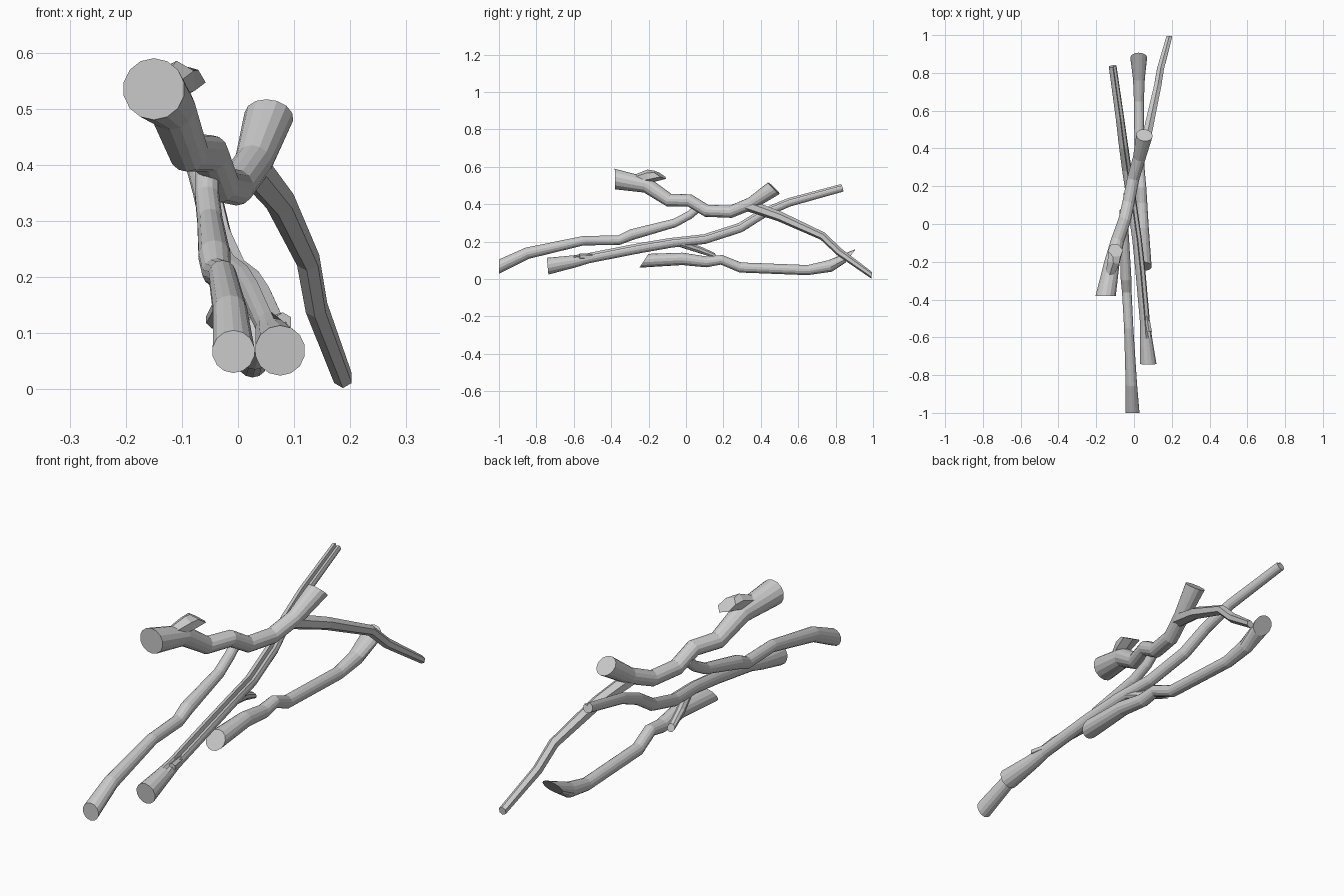
import bpy, bmesh, math
from mathutils import Vector


def stick(name, pts, sides=14, start=None, end=None, groove=None):
    """Sweep a ring along points (x, y, z, radius); start/end override the cut normals."""
    bm = bmesh.new()
    pos = [Vector(p[:3]) for p in pts]
    n = len(pts)
    rings = []
    for i, p in enumerate(pos):
        t = (pos[min(i + 1, n - 1)] - pos[max(i - 1, 0)]).normalized()
        if i == 0 and start:
            t = Vector(start).normalized()
        if i == n - 1 and end:
            t = Vector(end).normalized()
        side = t.cross(Vector((0, 0, 1))).normalized()
        up = side.cross(t)
        ring = []
        for k in range(sides):
            a = 2 * math.pi * (k + 0.5) / sides
            r = pts[i][3]
            if groove == k and i > 1:
                r *= 0.4
            ring.append(bm.verts.new(p + side * (r * math.cos(a)) + up * (r * math.sin(a))))
        rings.append(ring)
    for a, b in zip(rings, rings[1:]):
        for k in range(sides):
            j = (k + 1) % sides
            bm.faces.new((a[k], a[j], b[j], b[k]))
    bm.faces.new(rings[0])
    bm.faces.new(rings[-1])
    bmesh.ops.recalc_face_normals(bm, faces=bm.faces[:])
    me = bpy.data.meshes.new(name)
    bm.to_mesh(me)
    bm.free()
    bpy.context.collection.objects.link(bpy.data.objects.new(name, me))


# Top stick, with its thick cut end, short knot and long thin side branch
stick("top_stick", [
    (-0.150, -0.38, 0.535, 0.055), (-0.118, -0.21, 0.502, 0.042),
    (-0.088, -0.09, 0.422, 0.036), (-0.050, 0.02, 0.420, 0.034),
    (-0.030, 0.11, 0.365, 0.033), (-0.004, 0.24, 0.360, 0.033),
    (0.028, 0.35, 0.405, 0.034), (0.055, 0.47, 0.486, 0.044)],
    start=(0, 1, 0.02), end=(0.1, 0.68, 0.7))
stick("top_knot", [
    (-0.132, -0.28, 0.530, 0.025), (-0.108, -0.20, 0.550, 0.036),
    (-0.098, -0.14, 0.558, 0.042)], sides=6, end=(0.2, 0.5, 0.85))
stick("top_side_branch", [
    (0.025, 0.33, 0.395, 0.032), (0.075, 0.50, 0.335, 0.027),
    (0.125, 0.73, 0.230, 0.022), (0.140, 0.82, 0.145, 0.021),
    (0.187, 0.993, 0.020, 0.018)], sides=6, end=(0, 1, -0.1))

# Left stick, reaching furthest forward
stick("left_stick", [
    (-0.008, -1.0, 0.067, 0.038), (-0.014, -0.85, 0.138, 0.031),
    (-0.028, -0.55, 0.205, 0.025), (-0.038, -0.36, 0.208, 0.026),
    (-0.042, -0.29, 0.238, 0.029), (-0.050, -0.06, 0.300, 0.023),
    (-0.055, 0.02, 0.343, 0.022), (-0.055, 0.07, 0.385, 0.022)],
    start=(0, 1, 0))

# Middle stick, long and grooved, with two small stubs
stick("middle_stick", [
    (0.075, -0.74, 0.069, 0.045), (0.063, -0.60, 0.094, 0.033),
    (0.058, -0.52, 0.112, 0.027), (0.034, -0.25, 0.165, 0.027),
    (0.016, -0.08, 0.194, 0.026), (-0.010, 0.10, 0.214, 0.026),
    (-0.038, 0.29, 0.275, 0.026), (-0.055, 0.41, 0.350, 0.025),
    (-0.073, 0.55, 0.410, 0.023), (-0.113, 0.835, 0.488, 0.021)],
    start=(0, 1, 0.1), groove=2)
stick("middle_front_stub", [
    (0.062, -0.46, 0.118, 0.014), (0.080, -0.57, 0.120, 0.017)], sides=6)
stick("middle_rear_stub", [
    (0.012, -0.03, 0.190, 0.020), (-0.022, 0.07, 0.158, 0.019),
    (-0.040, 0.16, 0.124, 0.018)], sides=8, end=(0, 1, 0.4))

# Bottom stick, cut at a slant on both ends
stick("bottom_stick", [
    (0.050, -0.225, 0.098, 0.044), (0.046, -0.02, 0.108, 0.033),
    (0.042, 0.11, 0.092, 0.029), (0.040, 0.19, 0.103, 0.026),
    (0.030, 0.29, 0.062, 0.027), (0.026, 0.65, 0.048, 0.027),
    (0.026, 0.77, 0.070, 0.032), (0.025, 0.88, 0.124, 0.045)],
    start=(0, 0.84, -0.54), end=(0, 0.8, -0.6))
